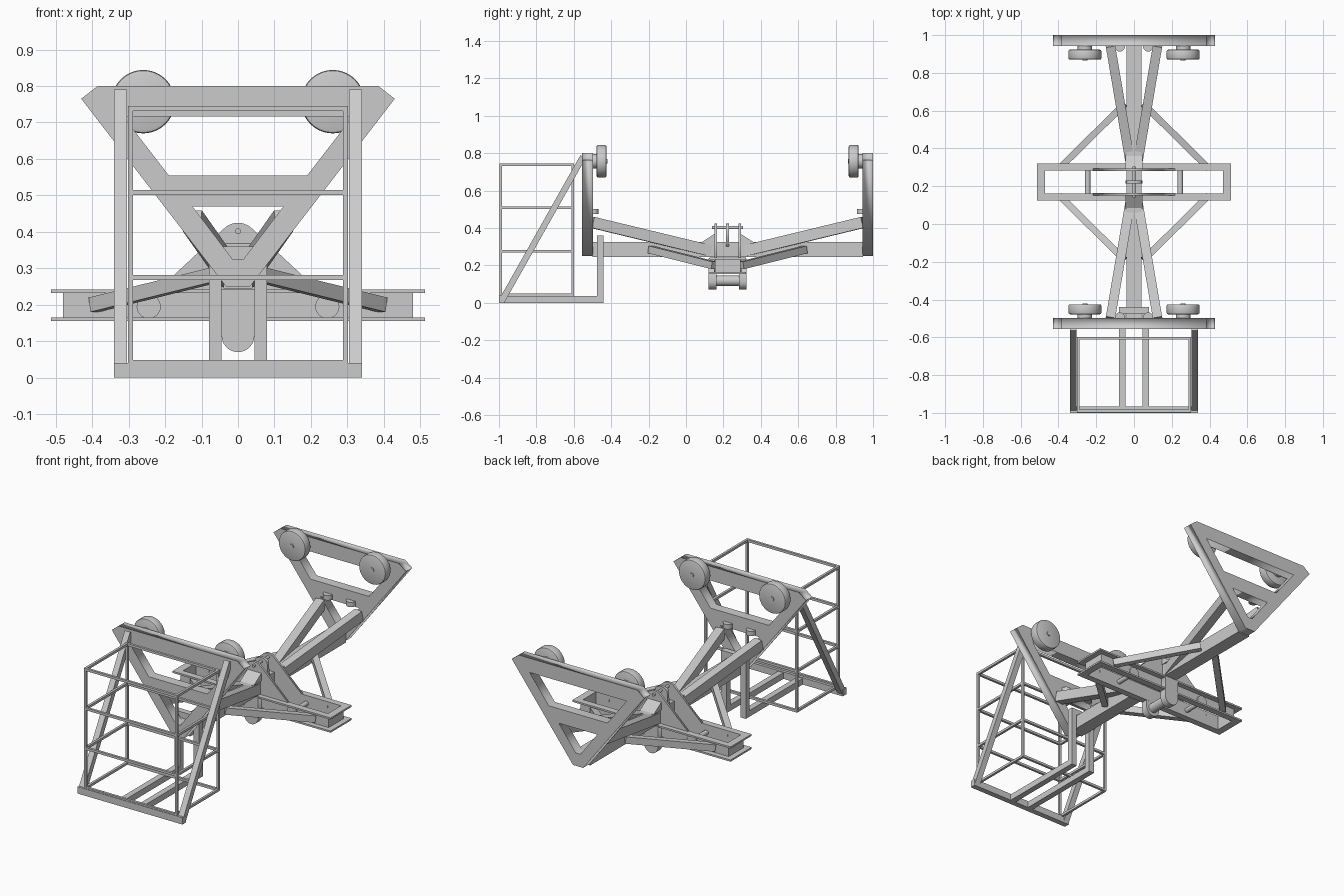
import bpy, bmesh
from math import cos, sin, pi, radians
from mathutils import Vector, Matrix

old = bpy.data.objects.get("Cube")
if old:
    bpy.data.objects.remove(old, do_unlink=True)

grey = bpy.data.materials.new("steel_grey")
grey.use_nodes = True
grey.diffuse_color = (0.6, 0.6, 0.6, 1)
grey.node_tree.nodes["Principled BSDF"].inputs["Base Color"].default_value = (0.6, 0.6, 0.6, 1)

MID = 0.2225                      # y of the symmetry plane between both ends


def add(name, bm):
    me = bpy.data.meshes.new(name)
    bmesh.ops.recalc_face_normals(bm, faces=bm.faces)
    bm.to_mesh(me)
    bm.free()
    me.materials.append(grey)
    ob = bpy.data.objects.new(name, me)
    bpy.context.collection.objects.link(ob)
    return ob


def box(name, x, y, z):
    bm = bmesh.new()
    size = [r[1] - r[0] for r in (x, y, z)]
    mid = [(r[1] + r[0]) / 2 for r in (x, y, z)]
    bmesh.ops.create_cube(bm, size=1, matrix=Matrix.Translation(mid) @ Matrix.Diagonal((*size, 1)))
    return add(name, bm)


def beam(name, p, q, w, h):
    """Rectangular bar between two points, kept upright."""
    p, q = Vector(p), Vector(q)
    d = (q - p).normalized()
    side = d.cross(Vector((0, 0, 1))).normalized()
    rot = Matrix((side, d, side.cross(d))).transposed().to_4x4()
    bm = bmesh.new()
    bmesh.ops.create_cube(bm, size=1, matrix=Matrix.Translation((p + q) / 2) @ rot
                          @ Matrix.Diagonal((w, (q - p).length, h, 1)))
    return add(name, bm)


def rod(name, p, q, r, sides=24, bevel=0):
    p, q = Vector(p), Vector(q)
    bm = bmesh.new()
    rot = (q - p).to_track_quat('Z', 'Y').to_matrix().to_4x4()
    bmesh.ops.create_cone(bm, cap_ends=True, segments=sides, radius1=r, radius2=r,
                          depth=(q - p).length, matrix=Matrix.Translation((p + q) / 2) @ rot)
    if bevel:
        rims = [e for e in bm.edges if any(len(f.verts) > 4 for f in e.link_faces)]
        bmesh.ops.bevel(bm, geom=rims, offset=bevel, segments=2, affect='EDGES', profile=0.5)
    ob = add(name, bm)
    if sides > 6:
        bpy.context.view_layer.objects.active = ob
        bpy.ops.object.select_all(action='DESELECT')
        ob.select_set(True)
        bpy.ops.object.shade_smooth_by_angle(angle=radians(30))
    return ob


def plate(name, loops, y0, y1, recess=False):
    """Extruded x-z outline; later loops become openings."""
    cu = bpy.data.curves.new(name, 'CURVE')
    cu.dimensions, cu.fill_mode, cu.extrude = '2D', 'BOTH', abs(y1 - y0) / 2
    for loop in loops:
        sp = cu.splines.new('POLY')
        sp.points.add(len(loop) - 1)
        sp.use_cyclic_u = True
        for pt, (x, z) in zip(sp.points, loop):
            pt.co = (x, z, 0, 1)
    tmp = bpy.data.objects.new(name, cu)
    bpy.context.collection.objects.link(tmp)
    me = bpy.data.meshes.new_from_object(tmp.evaluated_get(bpy.context.evaluated_depsgraph_get()))
    bpy.data.objects.remove(tmp)
    bm = bmesh.new()
    bm.from_mesh(me)
    bmesh.ops.remove_doubles(bm, verts=bm.verts, dist=1e-5)
    bmesh.ops.transform(bm, verts=bm.verts,
                        matrix=Matrix.Translation((0, (y0 + y1) / 2, 0)) @ Matrix.Rotation(pi / 2, 4, 'X'))
    bmesh.ops.recalc_face_normals(bm, faces=bm.faces)
    if recess:                    # open tube ends at the cut corners
        ends = [f for f in bm.faces if f.normal.z > 0.3 and abs(f.normal.x) > 0.3
                and abs(f.calc_center_median().x) > 0.39]
        bmesh.ops.inset_individual(bm, faces=ends, thickness=0.007, depth=-0.015)
    return add(name, bm)


def mirrored(right_side):
    return right_side + [(-x, z) for x, z in reversed(right_side)]


# Triangular end frames with wheels, lugs and sloping legs
outline = mirrored([(0.033, 0.25), (0.43, 0.765), (0.385, 0.8)])
upper_gap = mirrored([(0.19, 0.555), (0.315, 0.717)])
lower_gap = mirrored([(0.015, 0.325), (0.125, 0.47)])
for end, fy in (("front", lambda y: y), ("back", lambda y: 2 * MID - y)):
    plate(end + "_triangle_frame", [outline, upper_gap, lower_gap], fy(-0.555), fy(-0.498), True)
    for side, s in (("left", 1), ("right", -1)):
        tag = end + "_" + side
        x = 0.26 * s
        rod(tag + "_wheel", (x, fy(-0.478), 0.757), (x, fy(-0.425), 0.757), 0.087, 40, 0.008)
        rod(tag + "_hub", (x, fy(-0.5), 0.757), (x, fy(-0.475), 0.757), 0.038)
        rod(tag + "_axle_cap", (x, fy(-0.43), 0.757), (x, fy(-0.42), 0.757), 0.013, 16)
        rod(tag + "_lug", (0.075 * s, fy(-0.495), 0.475), (0.075 * s, fy(-0.495), 0.503), 0.027)
        beam(tag + "_leg", (0.125 * s, fy(-0.5), 0.43), (0.018 * s, fy(0.13), 0.278), 0.05, 0.06)
        beam(tag + "_brace", (0.05 * s, fy(-0.19), 0.285), (0.395 * s, fy(0.15), 0.2), 0.035, 0.04)

    # Gusset leaning against the tower
    bm = bmesh.new()
    vs = [bm.verts.new((sx * 0.045, fy(y), z)) for sx in (-1, 1)
          for y, z in ((0.08, 0.322), (0.155, 0.322), (0.155, 0.37))]
    for ids in ((0, 1, 2), (3, 5, 4), (0, 3, 4, 1), (1, 4, 5, 2), (2, 5, 3, 0)):
        bm.faces.new([vs[i] for i in ids])
    add(end + "_gusset", bm)

    # Rounded hanger strap under the cross beam
    arc = [(0.045 * cos(a * pi / 12), 0.115 + 0.045 * sin(a * pi / 12)) for a in range(-12, 1)]
    plate(end + "_hanger", [[(-0.045, 0.238)] + arc + [(0.045, 0.238)]], fy(0.121), fy(0.162))

    # Tower side plate with rounded top
    top = [(0.055 * cos(a * pi / 12), 0.37 + 0.055 * sin(a * pi / 12)) for a in range(3, 10)]
    plate(end + "_tower_plate", [[(0.22, 0.24)] + top + [(-0.22, 0.24)]], fy(0.152), fy(0.165))

plate("middle_tower_plate", [[(0.045, 0.3)] + top + [(-0.045, 0.3)]], MID - 0.008, MID + 0.008)
rod("tower_pin", (0, 0.14, 0.402), (0, 2 * MID - 0.14, 0.402), 0.008, 16)
rod("hanger_axle", (0, 0.15, 0.118), (0, 2 * MID - 0.15, 0.118), 0.028)

# Long spine beam
box("spine_beam", (-0.04, 0.04), (-0.5, 2 * MID + 0.5), (0.245, 0.325))


# Cross beam: a ring of outward-facing channel
def ring(name, outer, inner, z):
    (ox, oy), (ix, iy) = outer, inner
    for s in (-1, 1):
        ys = sorted((MID + s * oy, MID + s * iy))
        xs = sorted((s * ox, s * ix))
        box(name + "_long", (-ox, ox), ys, z)
        box(name + "_short", xs, (MID - iy, MID + iy), z)


ring("lower_flange", (0.513, 0.098), (0.47, 0.06), (0.155, 0.165))
ring("upper_flange", (0.513, 0.098), (0.47, 0.06), (0.232, 0.242))
ring("cross_web", (0.48, 0.068), (0.47, 0.06), (0.165, 0.232))
for s in (-1, 1):
    x = 0.245 * s
    rod("cross_tie", (x, 0.16, 0.195), (x, 2 * MID - 0.16, 0.195), 0.014, 16)
    for e in (-1, 1):
        rod("tie_washer", (x, MID + e * 0.066, 0.195), (x, MID + e * 0.074, 0.195), 0.033)

# Platform base: sill, floor rails, uprights and sloping hangers
box("platform_sill", (-0.34, 0.34), (-1, -0.967), (0, 0.04))
for s in (-1, 1):
    xs = sorted((0.045 * s, 0.08 * s))
    box("floor_rail", xs, (-0.97, -0.44), (0, 0.036))
    box("floor_upright", xs, (-0.475, -0.44), (0.03, 0.36))
    beam("platform_strut", (0.322 * s, -0.984, 0.012), (0.322 * s, -0.55, 0.782), 0.035, 0.033)
box("upright_crossbar", (-0.08, 0.08), (-0.475, -0.44), (0.325, 0.36))

# Light basket rails around the platform
T = 0.007
for z in (0.042, 0.275, 0.508, 0.738):
    for y in (-0.99, -0.605):
        box("basket_rail", (-0.3, 0.3), (y - T, y + T), (z - T, z + T))
    for x in (-0.295, 0.295):
        box("basket_side_rail", (x - T, x + T), (-0.99, -0.605), (z - T, z + T))
for x in (-0.295, 0.295):
    for y in (-0.99, -0.605):
        box("basket_post", (x - T, x + T), (y - T, y + T), (0.036, 0.745))
